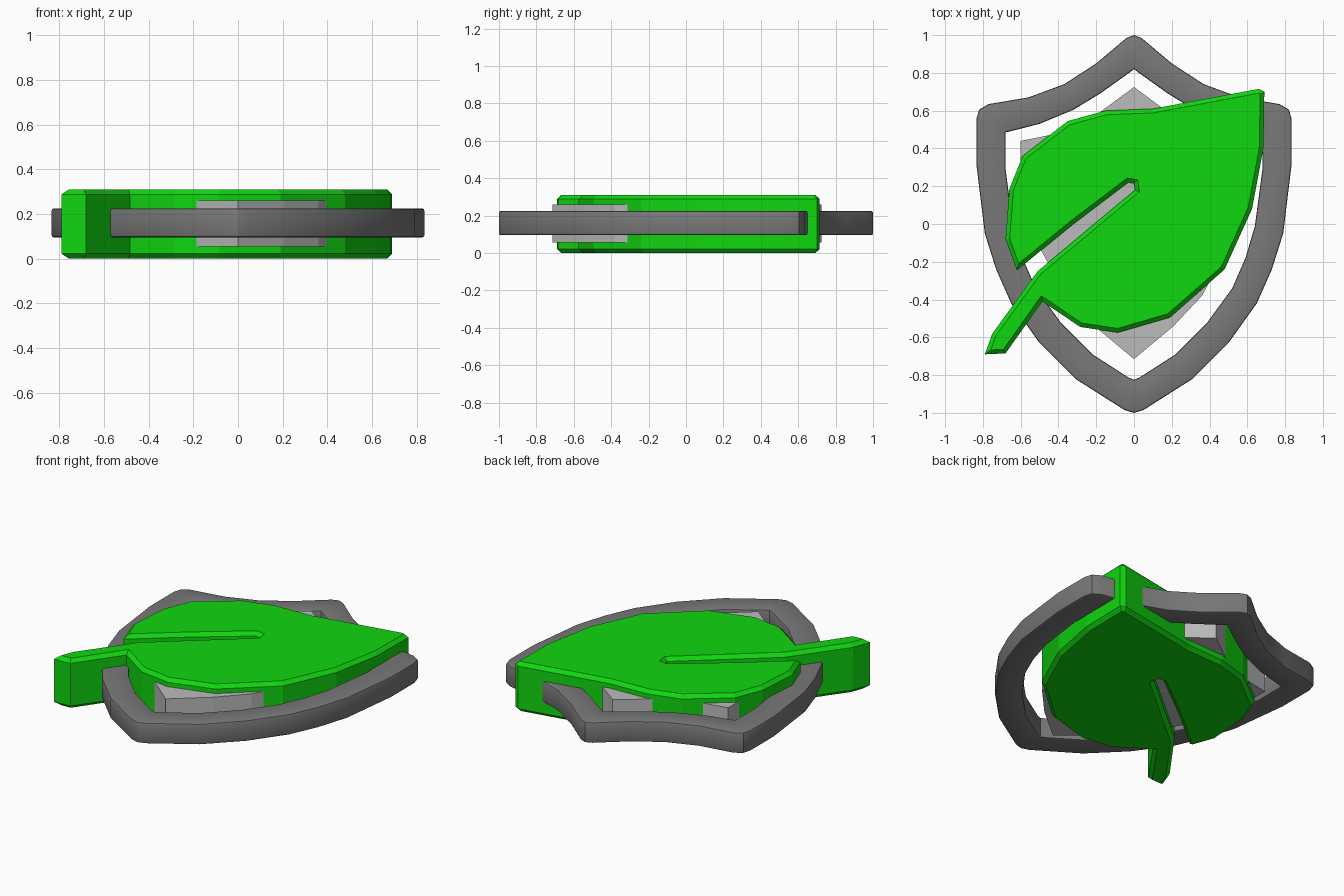
import bpy, bmesh

cube = bpy.data.objects.get("Cube")
if cube:
    bpy.data.objects.remove(cube, do_unlink=True)


def material(name, rgb):
    m = bpy.data.materials.new(name)
    m.use_nodes = True
    color = (*rgb, 1.0)
    m.diffuse_color = color
    m.node_tree.nodes["Principled BSDF"].inputs["Base Color"].default_value = color
    return m


def slab(name, polygons, z0, z1, mat, bevel=0.0, segments=1):
    """Extrude flat polygons from z0 to z1 and bevel the top and bottom rims."""
    bm = bmesh.new()
    for poly in polygons:
        bm.faces.new([bm.verts.new((x, y, z0)) for x, y in poly])
    bmesh.ops.remove_doubles(bm, verts=bm.verts[:], dist=0.0005)
    ext = bmesh.ops.extrude_face_region(bm, geom=bm.faces[:], use_keep_orig=True)
    top = [v for v in ext["geom"] if isinstance(v, bmesh.types.BMVert)]
    bmesh.ops.translate(bm, verts=top, vec=(0, 0, z1 - z0))
    bmesh.ops.recalc_face_normals(bm, faces=bm.faces[:])
    if bevel:
        rim = [e for e in bm.edges
               if abs(e.verts[0].co.z - e.verts[1].co.z) < 1e-5
               and len(e.link_faces) == 2 and e.calc_face_angle(0) > 1]
        bmesh.ops.bevel(bm, geom=rim, offset=bevel, segments=segments,
                        profile=0.5, affect='EDGES')
    mesh = bpy.data.meshes.new(name)
    bm.to_mesh(mesh)
    bm.free()
    mesh.materials.append(mat)
    obj = bpy.data.objects.new(name, mesh)
    bpy.context.collection.objects.link(obj)
    return obj


def flip(points):
    return [(-x, y) for x, y in points]


green = material("leaf green", (0.005, 0.68, 0.005))
dark_grey = material("dark grey", (0.19, 0.19, 0.19))
light_grey = material("light grey", (0.50, 0.50, 0.50))

# Shield rim: matching outer and inner half outlines, top to bottom
outer = [(0, 1.0), (0.04, 0.985), (0.20, 0.85), (0.37, 0.74), (0.56, 0.67),
         (0.77, 0.635), (0.82, 0.605), (0.835, 0.555), (0.835, 0.32),
         (0.79, -0.05), (0.73, -0.24), (0.65, -0.42), (0.50, -0.63),
         (0.31, -0.82), (0.05, -0.985), (0, -1.0)]
inner = [(0, 0.82), (0.03, 0.797), (0.18, 0.69), (0.32, 0.605), (0.50, 0.53),
         (0.65, 0.492), (0.68, 0.485), (0.68, 0.46), (0.68, 0.29),
         (0.64, -0.01), (0.59, -0.18), (0.52, -0.34), (0.385, -0.525),
         (0.22, -0.69), (0.03, -0.812), (0, -0.825)]
quads = []
for o, i in ((outer, inner), (flip(inner), flip(outer))):
    for k in range(len(o) - 1):
        quads.append([o[k], i[k], i[k + 1], o[k + 1]])
rim = slab("shield_rim", quads, 0.095, 0.225, dark_grey, 0.01, 2)
bpy.context.view_layer.objects.active = rim
rim.select_set(True)
bpy.ops.object.shade_smooth_by_angle(angle=0.5)

# Inner shield plate
half = [(0, 0.725), (0.19, 0.585), (0.40, 0.48), (0.60, 0.44), (0.60, 0.24),
        (0.53, -0.07), (0.36, -0.38), (0.21, -0.54), (0, -0.715)]
slab("shield_plate", [half + flip(half[1:-1])[::-1]], 0.055, 0.26, light_grey)

# Leaf with a slit beside the midrib, and its stem
leaf = [(0.69, 0.70), (0.66, 0.715), (0.10, 0.61), (-0.15, 0.60),
        (-0.35, 0.545), (-0.59, 0.36), (-0.66, 0.185), (-0.68, -0.08),
        (-0.62, -0.245),                                        # lower lobe end
        (-0.32, 0.0), (-0.03, 0.22), (0.0, 0.215), (0.005, 0.18),  # slit
        (-0.51, -0.25), (-0.75, -0.58), (-0.79, -0.69),         # stem
        (-0.68, -0.685), (-0.485, -0.41),
        (-0.285, -0.545), (-0.085, -0.575), (0.19, -0.495), (0.48, -0.24),
        (0.625, 0.08), (0.685, 0.40)]
slab("leaf", [leaf], 0.0, 0.31, green, 0.022)
